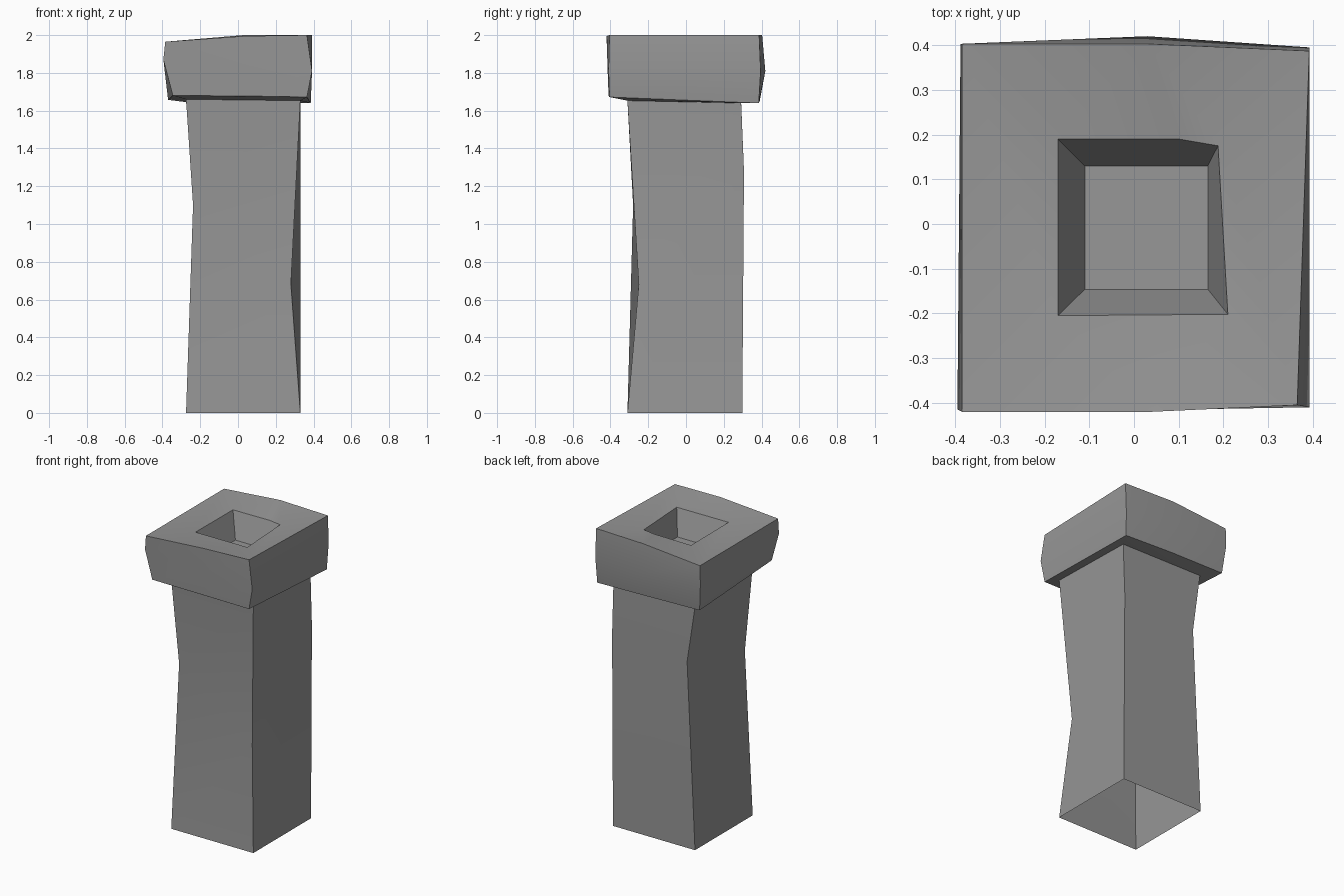
import bpy
import math

if "Cube" in bpy.data.objects:
    bpy.data.objects.remove(bpy.data.objects["Cube"])

# Corner order everywhere: front-left, front-right, back-right, back-left.
# Rings with extra mid-side points list them after the corner they follow.

stone = bpy.data.materials.new("dark_grey")
stone.diffuse_color = (.31, .31, .31, 1)
stone.use_nodes = True
stone.node_tree.nodes["Principled BSDF"].inputs["Base Color"].default_value = stone.diffuse_color


def build(name, points, faces):
    """points: label -> coordinate; faces: lists of labels."""
    labels = list(points)
    mesh = bpy.data.meshes.new(name)
    mesh.from_pydata([points[k] for k in labels], [],
                     [[labels.index(k) for k in f] for f in faces])
    mesh.update()
    mesh.materials.append(stone)
    obj = bpy.data.objects.new(name, mesh)
    bpy.context.collection.objects.link(obj)
    bpy.ops.object.select_all(action='DESELECT')
    obj.select_set(True)
    bpy.context.view_layer.objects.active = obj
    bpy.ops.object.shade_smooth_by_angle(angle=math.radians(32))
    return obj


def add_ring(points, prefix, coords):
    ring = [prefix + str(i) for i in range(len(coords))]
    points.update(zip(ring, coords))
    return ring


def bridge(a, b):
    """Quads between two equal rings, a below b."""
    n = len(a)
    return [[a[i], a[(i + 1) % n], b[(i + 1) % n], b[i]] for i in range(n)]


shaft_top = [(-.275, -.31, 1.66), (.33, -.31, 1.653), (.33, .292, 1.64), (-.275, .292, 1.645)]

# Shaft: open at the bottom, each edge chipped inwards at its own height
pts = {}
foot = add_ring(pts, "foot", [(-.275, -.31, 0), (.33, -.31, 0), (.33, .298, 0), (-.275, .298, 0)])
waist = add_ring(pts, "waist", [(-.238, -.28, 1.1), (.28, -.25, .68), (.33, .307, 1.28), (-.216, .297, 1.24)])
neck = add_ring(pts, "neck", shaft_top)
build("post_shaft", pts, bridge(foot, waist) + bridge(waist, neck))

# Cap: six-point bulging rings, underside, top and tapered socket
pts = {}
neck = add_ring(pts, "neck", shaft_top)
low = add_ring(pts, "low", [(-.345, -.41, 1.68), (.04, -.41, 1.678), (.365, -.405, 1.672),
                            (.385, .385, 1.64), (.03, .39, 1.65), (-.37, .385, 1.657)])
mid = add_ring(pts, "mid", [(-.395, -.415, 1.87), (.04, -.416, 1.84), (.392, -.41, 1.81),
                            (.392, .395, 1.81), (.03, .42, 1.81), (-.388, .403, 1.84)])
top = add_ring(pts, "top", [(-.385, -.42, 1.965), (.04, -.42, 1.995), (.365, -.405, 2.0),
                            (.392, .387, 2.0), (.03, .403, 2.0), (-.385, .403, 1.965)])
rim = add_ring(pts, "rim", [(-.17, -.205, 1.965), (.21, -.202, 1.965), (.188, .175, 1.965),
                            (.10, .19, 1.965), (-.17, .19, 1.963)])
floor = add_ring(pts, "floor", [(-.11, -.146, 1.8), (.165, -.146, 1.8),
                                (.165, .13, 1.8), (-.11, .13, 1.8)])
faces = bridge(low, mid) + bridge(mid, top)
# underside
faces += [[neck[0], low[0], low[1], low[2], neck[1]][::-1], [neck[1], neck[2], low[3], low[2]],
          [neck[2], neck[3], low[5], low[4], low[3]], [neck[3], neck[0], low[0], low[5]]]
# top around the socket
faces += [[top[0], top[1], top[2], rim[1], rim[0]], [top[2], top[3], rim[2], rim[1]],
          [top[3], top[4], top[5], rim[4], rim[3], rim[2]], [top[5], top[0], rim[0], rim[4]]]
# socket walls and floor
faces += [[rim[0], rim[1], floor[1], floor[0]], [rim[1], rim[2], floor[2], floor[1]],
          [rim[2], rim[3], rim[4], floor[3], floor[2]], [rim[4], rim[0], floor[0], floor[3]], floor]
build("post_cap", pts, faces)
